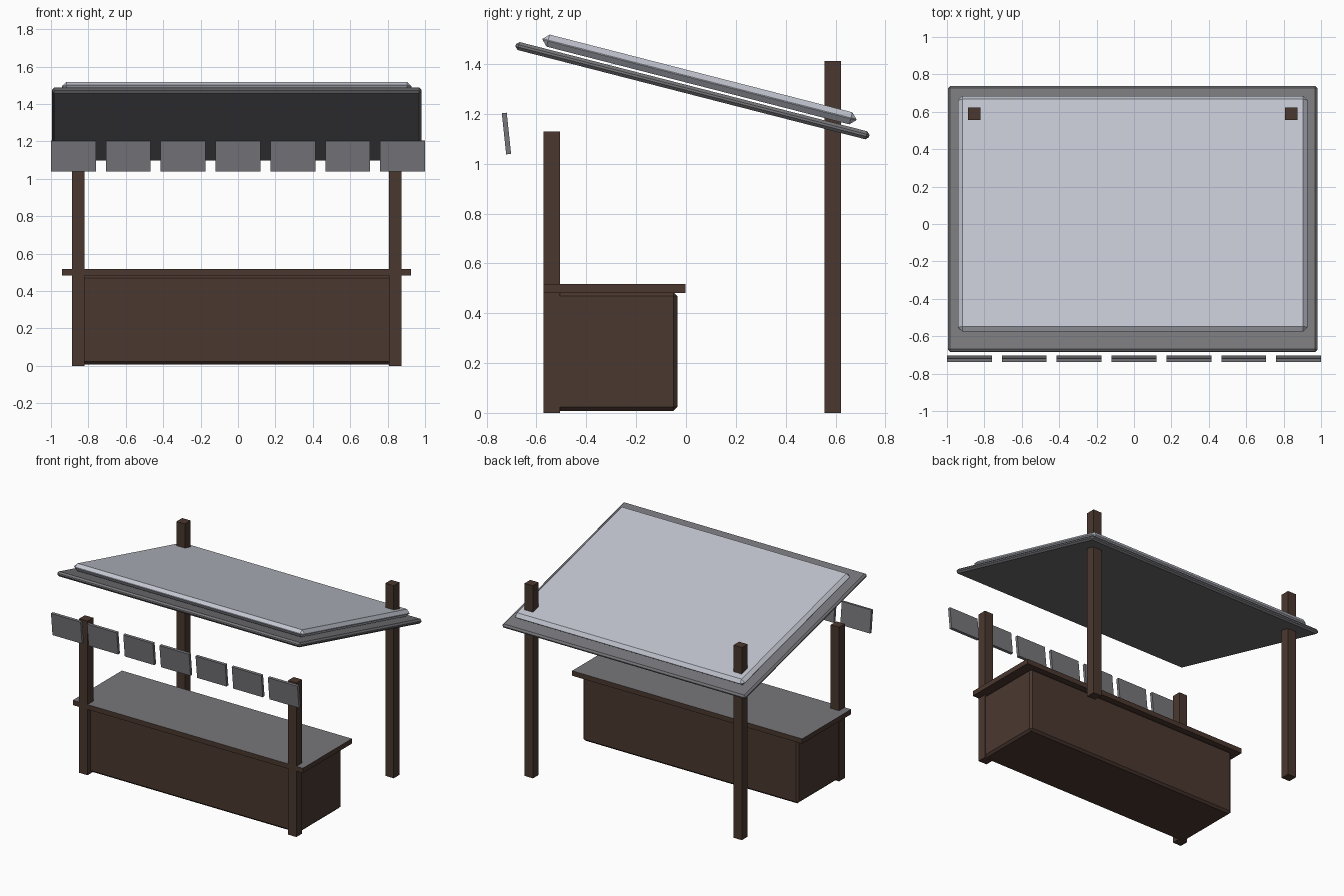
import bpy, bmesh, math
from mathutils import Matrix

if "Cube" in bpy.data.objects:
    bpy.data.objects.remove(bpy.data.objects["Cube"])


def material(name, rgb):
    m = bpy.data.materials.new(name)
    m.diffuse_color = (*rgb, 1)
    m.use_nodes = True
    m.node_tree.nodes["Principled BSDF"].inputs["Base Color"].default_value = m.diffuse_color
    return m


brown = material("dark_wood", (0.069, 0.039, 0.029))
grey = material("mid_grey", (0.185, 0.185, 0.2))
light = material("pale_grey", (0.54, 0.56, 0.63))

CX = -0.007  # centre line of the stall frame


def box(name, centre, size, mat, bevel=0, tilt=0, top_mat=None):
    """Flat-shaded box with optional chamfer, tilt about x and coloured top."""
    bm = bmesh.new()
    bmesh.ops.create_cube(bm, size=1, matrix=Matrix.Diagonal((*size, 1)))
    if bevel:
        bmesh.ops.bevel(bm, geom=bm.edges[:], offset=bevel, segments=1,
                        affect='EDGES', profile=0.5)
    bm.normal_update()
    if top_mat:
        for f in bm.faces:
            f.material_index = 1 if f.normal.z > 0.9 else 0
    me = bpy.data.meshes.new(name)
    bm.to_mesh(me)
    bm.free()
    me.materials.append(mat)
    if top_mat:
        me.materials.append(top_mat)
    ob = bpy.data.objects.new(name, me)
    ob.location = centre
    ob.rotation_euler.x = math.radians(tilt)
    bpy.context.collection.objects.link(ob)
    return ob


# Posts: short pair at the front, tall pair at the back
for side, sx in (("left", -1), ("right", 1)):
    x = CX + sx * 0.847
    box("front_post_" + side, (x, -0.539, 0.565), (0.068, 0.066, 1.13), brown)
    box("back_post_" + side, (x, 0.589, 0.706), (0.068, 0.066, 1.412), brown)

# Counter body and worktop
box("counter_body", (CX, -0.287, 0.246), (1.75, 0.504, 0.476), brown, bevel=0.015)
box("countertop", (CX, -0.287, 0.5), (1.866, 0.568, 0.036), brown, top_mat=grey)

# Sloping roof: thin wide panel with a thicker pale panel above it
box("roof_panel_lower", (CX, 0.026, 1.293), (1.976, 1.465, 0.033), grey,
    bevel=0.012, tilt=-14.4)
box("roof_panel_upper", (CX, 0.054, 1.338), (1.868, 1.3, 0.05), light,
    bevel=0.023, tilt=-14.4)

# Row of hanging awning flaps
for i in range(7):
    box("awning_flap_%d" % (i + 1), ((i - 3) * 0.2933, -0.7205, 1.121),
        (0.24, 0.02, 0.166), grey, tilt=6)
